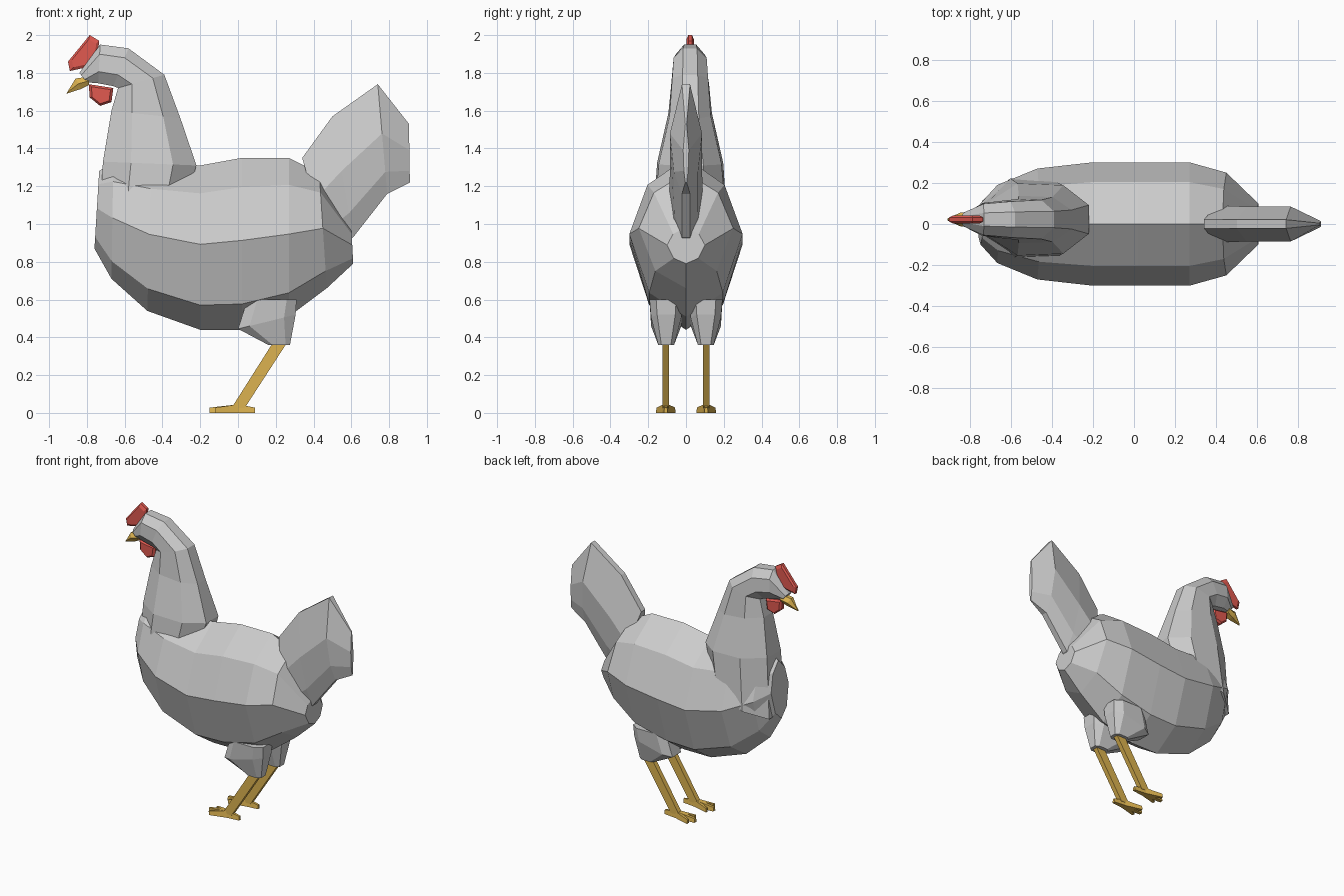
import bpy, bmesh
from mathutils import Vector

if "Cube" in bpy.data.objects:
    bpy.data.objects.remove(bpy.data.objects["Cube"])


def material(name, rgb):
    m = bpy.data.materials.new(name)
    m.diffuse_color = (*rgb, 1)
    m.use_nodes = True
    m.node_tree.nodes["Principled BSDF"].inputs["Base Color"].default_value = m.diffuse_color
    return m


RED = material("red", (0.75, 0.1, 0.08))
GOLD = material("gold", (0.72, 0.45, 0.08))


def finish(bm, name, mat=None):
    bmesh.ops.remove_doubles(bm, verts=bm.verts, dist=0.0005)
    bmesh.ops.recalc_face_normals(bm, faces=bm.faces)
    me = bpy.data.meshes.new(name)
    bm.to_mesh(me)
    bm.free()
    ob = bpy.data.objects.new(name, me)
    bpy.context.collection.objects.link(ob)
    if mat:
        me.materials.append(mat)
    return ob


def skin(bm, rings):
    """Join point rings into one closed flat-faced shell."""
    rings = [[bm.verts.new(p) for p in r] for r in rings]
    n = len(rings[0])
    for a, b in zip(rings, rings[1:]):
        for i in range(n):
            j = (i + 1) % n
            bm.faces.new((a[i], a[j], b[j], b[i]))
    bm.faces.new(rings[0])
    bm.faces.new(rings[-1][::-1])


def loft(name, sections, half, yc=0, mat=None):
    """sections: (top x, top z, bottom x, bottom z, half width);
    half: one side of the ring as (fraction top to bottom, fraction of width)."""
    loop = [(t, s) for t, s in half] + [(t, -s) for t, s in half[::-1]]
    rings = []
    for tx, tz, bx, bz, w in sections:
        rings.append([(tx + (bx - tx) * t, yc + s * w, tz + (bz - tz) * t) for t, s in loop])
    bm = bmesh.new()
    skin(bm, rings)
    return finish(bm, name, mat)


def plate(name, outline, yc, w, mat):
    """Thin plate with chamfered rim, from an xz outline."""
    c = sum((Vector(p) for p in outline), Vector((0, 0))) / len(outline)
    rings = []
    for y, k in ((-w, 0.78), (-w * 0.5, 1), (w * 0.5, 1), (w, 0.78)):
        pts = [c + (Vector(p) - c) * k for p in outline]
        rings.append([(p.x, yc + y, p.y) for p in pts])
    bm = bmesh.new()
    skin(bm, rings)
    return finish(bm, name, mat)


def mirrored(ob):
    md = ob.modifiers.new("other_side", "MIRROR")
    md.use_axis = (False, True, False)


# Body
loft("body", [
    (-0.735, 1.28, -0.76, 0.87, 0.10),
    (-0.66, 1.33, -0.67, 0.71, 0.19),
    (-0.46, 1.32, -0.48, 0.54, 0.27),
    (-0.20, 1.31, -0.20, 0.44, 0.30),
    (0.02, 1.35, 0.02, 0.44, 0.30),
    (0.27, 1.35, 0.27, 0.51, 0.30),
    (0.43, 1.27, 0.47, 0.66, 0.25),
    (0.60, 0.98, 0.61, 0.79, 0.10),
], [(0, 0), (0.17, 0.68), (0.48, 1), (0.85, 0.65), (1, 0)])

# Neck and head
loft("neck_and_head", [
    (-0.28, 1.10, -0.74, 0.90, 0.20),
    (-0.22, 1.31, -0.715, 1.33, 0.175),
    (-0.305, 1.56, -0.67, 1.60, 0.115),
    (-0.39, 1.79, -0.635, 1.72, 0.10),
    (-0.58, 1.93, -0.66, 1.73, 0.092),
    (-0.73, 1.95, -0.74, 1.745, 0.08),
    (-0.84, 1.80, -0.80, 1.75, 0.035),
], [(0, 0.4), (0.25, 0.95), (0.7, 1), (1, 0.45)], 0.022)

# Tail
loft("tail", [
    (0.34, 1.35, 0.48, 0.85, 0.09),
    (0.50, 1.57, 0.61, 0.93, 0.085),
    (0.74, 1.74, 0.79, 1.16, 0.085),
    (0.905, 1.53, 0.91, 1.22, 0.015),
], [(0, 0.25), (0.45, 1), (0.8, 0.75), (1, 0.25)])

# Beak
loft("beak", [
    (-0.79, 1.78, -0.79, 1.735, 0.04),
    (-0.86, 1.77, -0.83, 1.715, 0.033),
    (-0.903, 1.70, -0.908, 1.69, 0.006),
], [(0, 0.4), (0.5, 1), (1, 0.6)], 0.022, GOLD)

# Comb and wattle
plate("comb", [(-0.785, 2.0), (-0.735, 1.97), (-0.74, 1.92), (-0.80, 1.83),
               (-0.89, 1.81), (-0.90, 1.86)], 0.022, 0.02, RED)
plate("wattle", [(-0.79, 1.74), (-0.785, 1.67), (-0.73, 1.625), (-0.67, 1.645),
                 (-0.66, 1.72)], 0.022, 0.025, RED)


def slab(bm, a, b):
    """Four-sided bar between two rectangles (x0, x1, y0, y1, z)."""
    skin(bm, [[(x0, y0, z), (x1, y0, z), (x1, y1, z), (x0, y1, z)]
              for x0, x1, y0, y1, z in (a, b)])


# Feathered thighs
thigh_profile = [(0, 0.6), (0.2, 1), (0.8, 1), (1, 0.6)]
mirrored(loft("thighs", [
    (0.31, 0.60, 0.05, 0.60, 0.088),
    (0.305, 0.52, 0.0, 0.445, 0.08),
    (0.275, 0.36, 0.16, 0.36, 0.042),
], thigh_profile, 0.105))

# Shanks
bm = bmesh.new()
slab(bm, (0.19, 0.265, 0.09, 0.124, 0.38), (-0.035, 0.035, 0.09, 0.124, 0.025))
mirrored(finish(bm, "shanks", GOLD))

# Feet: three front toes and a back toe
bm = bmesh.new()
for tip_x, tip_y, w in ((-0.15, 0.107, 0.012), (-0.12, 0.065, 0.01),
                        (-0.12, 0.149, 0.01), (0.09, 0.107, 0.01)):
    rings = []
    for x, y, hw, top in ((0.0, 0.107, 0.02, 0.045), (tip_x, tip_y, w, 0.028)):
        rings.append([(x, y - hw, 0.0), (x, y + hw, 0.0),
                      (x, y + hw * 0.7, top), (x, y - hw * 0.7, top)])
    skin(bm, rings)
mirrored(finish(bm, "feet", GOLD))
